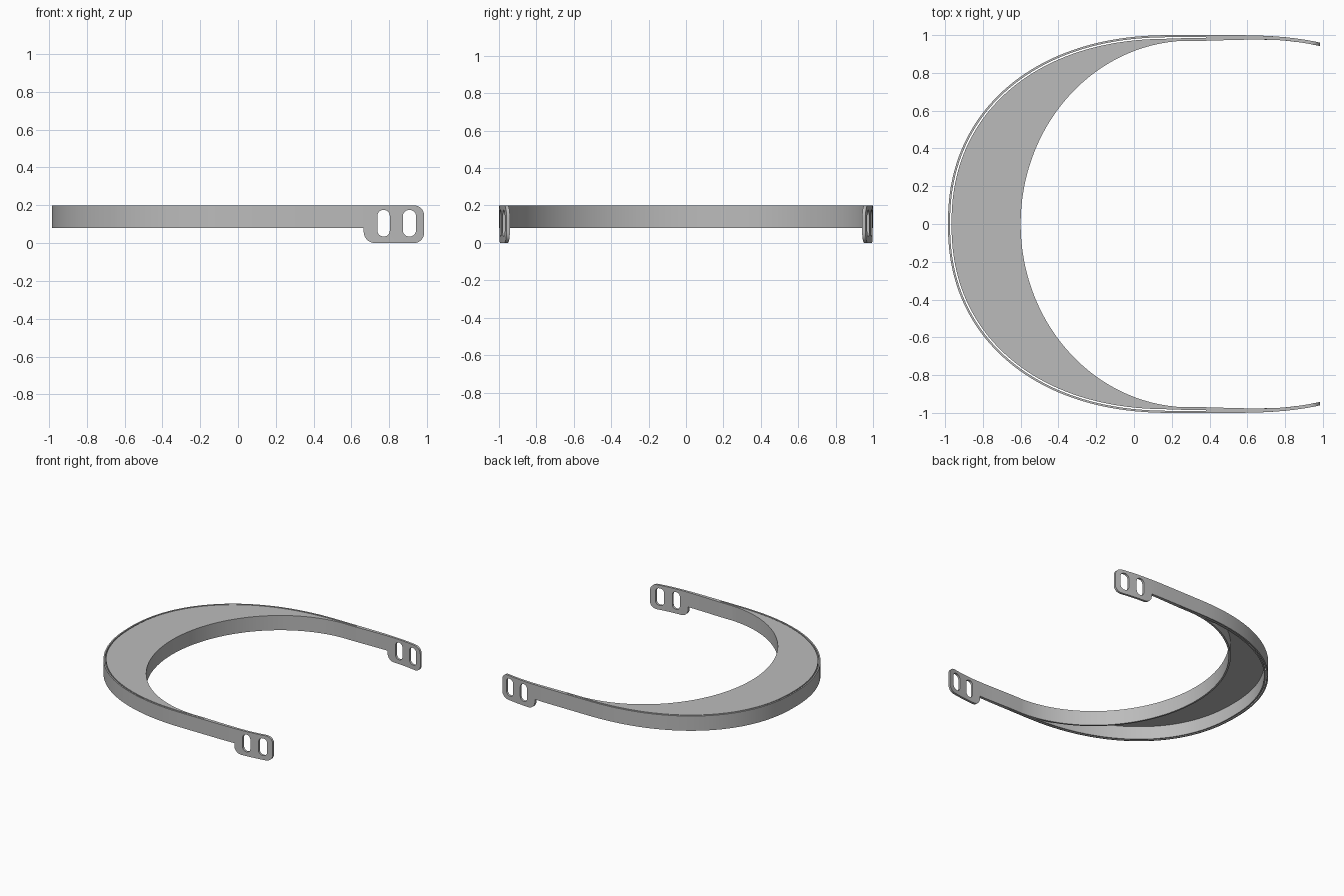
import bpy, bmesh, math
from mathutils import Vector

cube = bpy.data.objects.get("Cube")
if cube:
    bpy.data.objects.remove(cube, do_unlink=True)

grey = bpy.data.materials.new("light grey plastic")
grey.use_nodes = True
colour = (0.5, 0.5, 0.5, 1)
grey.diffuse_color = colour
grey.node_tree.nodes["Principled BSDF"].inputs["Base Color"].default_value = colour

BOTTOM, TOP = 0.08, 0.20
SLOT_END = 0.38
BAND = 0.03      # full strap thickness
SHELL = 0.011    # thickness of each slot wall
SEGMENTS = 48


def finish(name, bm):
    bmesh.ops.recalc_face_normals(bm, faces=bm.faces[:])
    mesh = bpy.data.meshes.new(name)
    bm.to_mesh(mesh)
    bm.free()
    mesh.materials.append(grey)
    obj = bpy.data.objects.new(name, mesh)
    bpy.context.collection.objects.link(obj)
    bpy.ops.object.select_all(action="DESELECT")
    obj.select_set(True)
    bpy.context.view_layer.objects.active = obj
    bpy.ops.object.shade_smooth_by_angle(angle=math.radians(30))
    return obj


def arc(centre, a, b, power, tail):
    """Half a squared oval from the middle of the bow, mirrored to a full path."""
    half = []
    for i in range(SEGMENTS + 1):
        t = math.pi / 2 * i / SEGMENTS
        half.append(Vector((centre - a * max(math.cos(t), 0) ** (2 / power),
                            b * math.sin(t) ** (2 / power))))
    half.append(Vector((tail, b)))
    return [Vector((p.x, -p.y)) for p in reversed(half[1:])] + half


def offset(path, d):
    """Move a path towards the inside of the bow."""
    result = []
    for i, p in enumerate(path):
        t = (path[min(i + 1, len(path) - 1)] - path[max(i - 1, 0)]).normalized()
        result.append(p + Vector((t.y, -t.x)) * d)
    return result


def wall(name, path_a, path_b, z0, z1):
    """Solid strip between two plan paths."""
    bm = bmesh.new()
    rings = [[bm.verts.new((p.x, p.y, z)) for p, z in
              ((a, z0), (b, z0), (b, z1), (a, z1))] for a, b in zip(path_a, path_b)]
    for r, s in zip(rings, rings[1:]):
        for k in range(4):
            bm.faces.new((r[k], r[(k + 1) % 4], s[(k + 1) % 4], s[k]))
    bm.faces.new(rings[0])
    bm.faces.new(rings[-1])
    return finish(name, bm)


# Bow: two thin walls with an open slot, the brow wall and the top plate
outer = arc(0.2, 1.185, 1.0, 2.2, SLOT_END)
inner = arc(0.3, 0.9, 0.971, 2.0, SLOT_END)
slot_edge = offset(outer, BAND - SHELL)
wall("outer_wall", outer, offset(outer, SHELL), BOTTOM, TOP)
wall("slot_wall", slot_edge, offset(outer, BAND), BOTTOM, TOP)
wall("brow_wall", offset(inner, -0.014), inner, BOTTOM, TOP - 0.002)
wall("top_plate", slot_edge, inner, TOP - 0.014, TOP)


def rounded(corners):
    """Outline from (x, z, radius) corners, with long edges subdivided."""
    points = []
    n = len(corners)
    for i, (x, z, r) in enumerate(corners):
        p = Vector((x, z))
        u = (Vector(corners[i - 1][:2]) - p).normalized()
        v = (Vector(corners[(i + 1) % n][:2]) - p).normalized()
        steps = 8 if r else 0
        for k in range(steps + 1):
            t = math.pi / 2 * k / max(steps, 1)
            points.append(p + u * r * (1 - math.sin(t)) + v * r * (1 - math.cos(t)))
    result = []
    for p, q in zip(points, points[1:] + points[:1]):
        count = max(1, math.ceil((q - p).length / 0.03))
        result += [p.lerp(q, k / count) for k in range(count)]
    return result


def strap_y(x, inside):
    """Side position of the strap, curling inward at its tip."""
    bend = max(0, (x - 0.45) / 0.535)
    thickness = BAND - 0.012 * min(1, max(0, (x - SLOT_END) / 0.4))
    return 1 - 0.04 * bend ** 3 - (thickness if inside else 0)


def slot(x0, x1):
    r = (x1 - x0) / 2 - 0.002
    return rounded([(x0, 0.035, r), (x1, 0.035, r), (x1, 0.175, r), (x0, 0.175, r)])


# Straps with rounded end tabs, each pierced by two slots
TAB, TIP = 0.665, 0.985
profile = rounded([(SLOT_END, BOTTOM, 0), (TAB, BOTTOM, 0), (TAB, 0, 0.06),
                   (TIP, 0, 0.055), (TIP, TOP, 0.055), (SLOT_END, TOP, 0)])
for side, name in ((1, "back_strap"), (-1, "front_strap")):
    bm = bmesh.new()
    edges = []
    for loop in (profile, slot(0.738, 0.803), slot(0.872, 0.942)):
        vs = [bm.verts.new((p.x, 0, p.y)) for p in loop]
        edges += [bm.edges.new((a, b)) for a, b in zip(vs, vs[1:] + vs[:1])]
    bmesh.ops.triangle_fill(bm, edges=edges, use_beauty=True, normal=(0, -1, 0))
    front = bm.verts[:]
    extruded = bmesh.ops.extrude_face_region(bm, geom=bm.faces[:], use_keep_orig=True)
    back = [g for g in extruded["geom"] if isinstance(g, bmesh.types.BMVert)]
    for group, inside in ((front, False), (back, True)):
        for v in group:
            v.co.y = side * strap_y(v.co.x, inside)
    finish(name, bm)
